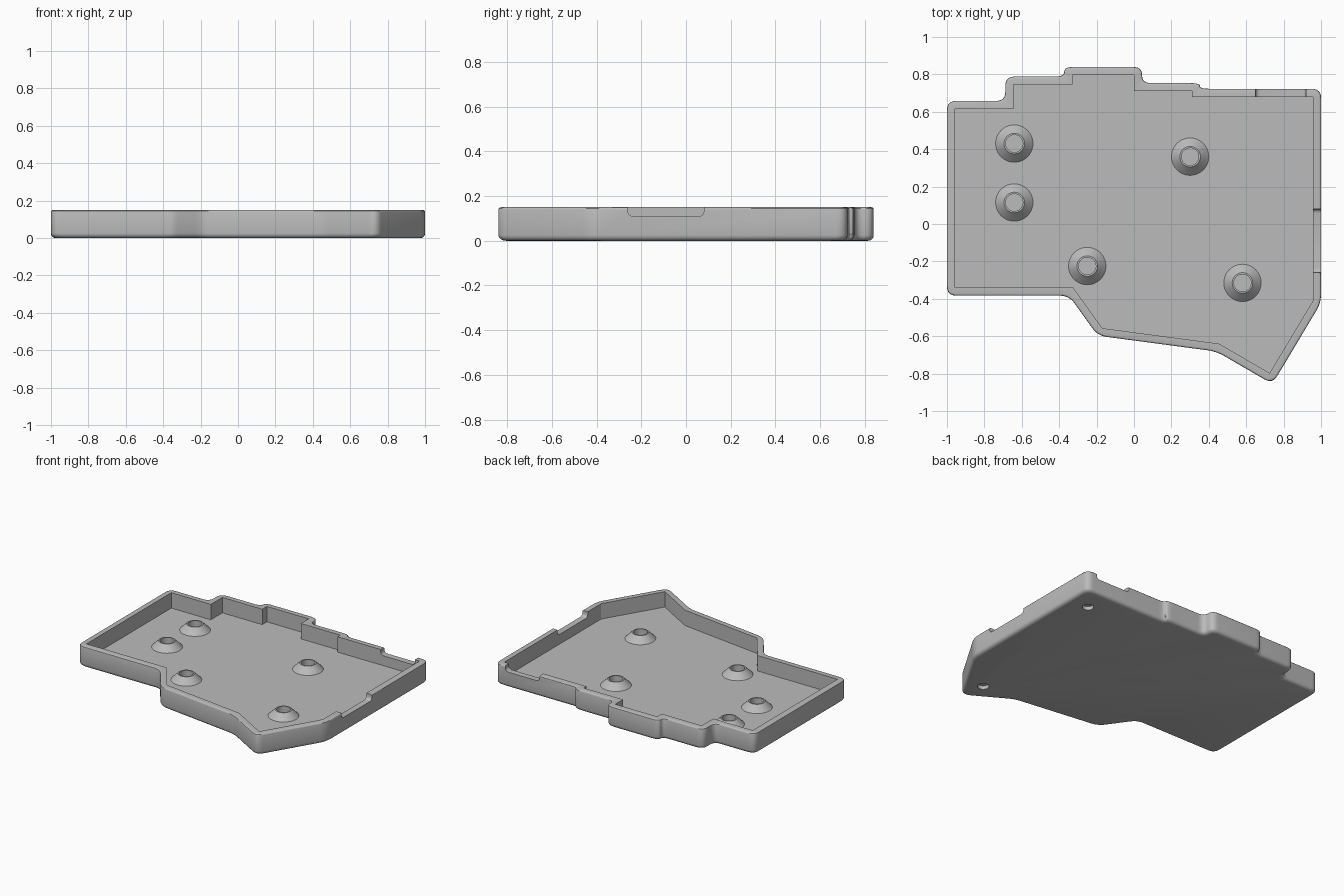
import bpy, bmesh, math
from mathutils import Vector

if "Cube" in bpy.data.objects:
    bpy.data.objects.remove(bpy.data.objects["Cube"])

HEIGHT, FLOOR, WALL, ROUND = 0.15, 0.04, 0.043, 0.05
STEPS = 6

# One grey plastic colour
grey = bpy.data.materials.new("grey plastic")
grey.use_nodes = True
COLOUR = (0.5, 0.5, 0.5, 1)
grey.diffuse_color = COLOUR
grey.node_tree.nodes["Principled BSDF"].inputs["Base Color"].default_value = COLOUR

# Cavity outline, counter-clockwise
CAVITY = [Vector(p) for p in (
    (-.957, -.34), (-.325, -.34), (-.17, -.557), (.455, -.64), (.725, -.797),
    (.957, -.41), (.957, .68), (.31, .68), (.31, .71), (0, .71), (0, .797),
    (-.33, .797), (-.33, .745), (-.645, .745), (-.645, .615), (-.957, .615))]


def outline(grow, rounding):
    """Cavity outline grown outward, with every corner rounded."""
    n = len(CAVITY)
    corners = []
    for i, p in enumerate(CAVITY):
        a = (p - CAVITY[i - 1]).normalized()
        b = (CAVITY[(i + 1) % n] - p).normalized()
        na, nb = Vector((a.y, -a.x)), Vector((b.y, -b.x))
        corners.append(p + (na + nb) * grow / (1 + na.dot(nb)))
    points = []
    for i, p in enumerate(corners):
        before, after = corners[i - 1] - p, corners[(i + 1) % n] - p
        start = p + before.normalized() * min(rounding, before.length / 2.05)
        end = p + after.normalized() * min(rounding, after.length / 2.05)
        for k in range(STEPS + 1):
            t = k / STEPS
            points.append(start * (1 - t) ** 2 + p * 2 * t * (1 - t) + end * t * t)
    return points


def finish(bm, name, smooth=True):
    bmesh.ops.remove_doubles(bm, verts=bm.verts, dist=0.0002)
    bmesh.ops.recalc_face_normals(bm, faces=bm.faces)
    mesh = bpy.data.meshes.new(name)
    bm.to_mesh(mesh)
    bm.free()
    mesh.materials.append(grey)
    obj = bpy.data.objects.new(name, mesh)
    bpy.context.collection.objects.link(obj)
    return obj


def select_only(obj):
    bpy.ops.object.select_all(action='DESELECT')
    obj.select_set(True)
    bpy.context.view_layer.objects.active = obj


def bridge(bm, lower, upper):
    for i in range(len(lower)):
        j = (i + 1) % len(lower)
        bm.faces.new((lower[i], lower[j], upper[j], upper[i]))


def carve(obj, cutter):
    cutter.hide_render = True
    select_only(obj)
    mod = obj.modifiers.new("cut", 'BOOLEAN')
    mod.operation, mod.solver, mod.object = 'DIFFERENCE', 'EXACT', cutter
    bpy.ops.object.modifier_apply(modifier=mod.name)
    bpy.data.objects.remove(cutter)


# Tray shell: rounded underside, outer wall, rim, then sharp-cornered cavity
levels = []
BOTTOM, TOP = 0.025, 0.01
for k in range(5):
    a = k / 4 * math.pi / 2
    levels.append((WALL - BOTTOM * (1 - math.sin(a)), BOTTOM * (1 - math.cos(a)), ROUND))
for k in range(4):
    a = k / 3 * math.pi / 2
    levels.append((WALL - TOP * (1 - math.cos(a)), HEIGHT - TOP * (1 - math.sin(a)), ROUND))
levels += [(0, HEIGHT, 0), (0, FLOOR, 0)]

bm = bmesh.new()
rings = [[bm.verts.new((p.x, p.y, z)) for p in outline(grow, r)] for grow, z, r in levels]
for lower, upper in zip(rings, rings[1:]):
    bridge(bm, lower, upper)
bm.faces.new(rings[0])
bm.faces.new(rings[-1])
tray = finish(bm, "tray_shell")


# Rim openings with rounded lower corners
def notch(name, low, high, axis):
    bm = bmesh.new()
    bmesh.ops.create_cube(bm, size=1)
    for v in bm.verts:
        v.co = [lo if c < 0 else hi for c, lo, hi in zip(v.co, low, high)]
    edges = [e for e in bm.edges if all(v.co.z == min(w.co.z for w in bm.verts) for v in e.verts)
             and abs((e.verts[0].co - e.verts[1].co)[axis]) > 0.01]
    bmesh.ops.bevel(bm, geom=edges, offset=0.022, segments=4, profile=0.5, affect='EDGES')
    carve(tray, finish(bm, name))


notch("side_opening", (.9, -.26, .11), (1.1, .08, .2), 0)
notch("back_opening", (.65, .6, .11), (.92, .8, .2), 1)

# Shallow round pockets in the underside
for x, y in ((.85, .55), (.71, -.67)):
    bm = bmesh.new()
    bmesh.ops.create_cone(bm, cap_ends=True, segments=32, radius1=.037, radius2=.037, depth=.06)
    bmesh.ops.translate(bm, verts=bm.verts, vec=(x, y, -.004))
    carve(tray, finish(bm, "pocket_cutter"))

select_only(tray)
bpy.ops.object.shade_smooth_by_angle(angle=math.radians(30))

# Conical screw posts with a round socket
PROFILE = ((.1, FLOOR), (.055, .085), (.046, .085), (.046, FLOOR))
for i, (x, y) in enumerate(((-.64, .43), (-.64, .115), (-.25, -.225), (.3, .36), (.58, -.315))):
    bm = bmesh.new()
    rings = [[bm.verts.new((x + r * math.cos(a), y + r * math.sin(a), z))
              for a in (2 * math.pi * k / 40 for k in range(40))] for r, z in PROFILE]
    for lower, upper in zip(rings, rings[1:]):
        bridge(bm, lower, upper)
    bridge(bm, rings[-1], rings[0])
    post = finish(bm, f"screw_post_{i + 1}")
    select_only(post)
    bpy.ops.object.shade_smooth_by_angle(angle=math.radians(30))
